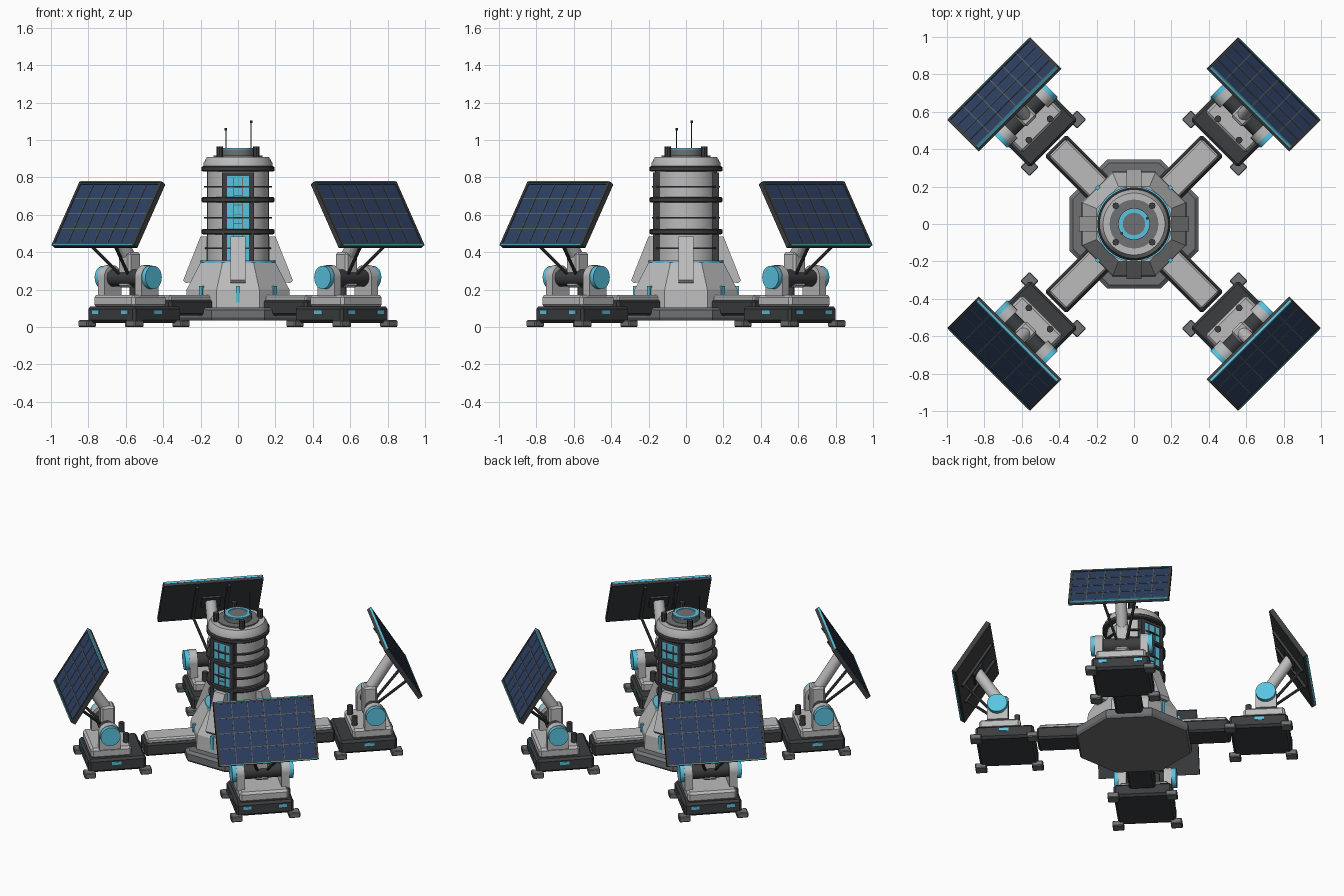
import bpy, bmesh, math
from mathutils import Matrix, Vector

if "Cube" in bpy.data.objects:
    bpy.data.objects.remove(bpy.data.objects["Cube"])

def material(name, r, g, b):
    m = bpy.data.materials.new(name)
    m.diffuse_color = (r, g, b, 1)
    m.use_nodes = True
    m.node_tree.nodes["Principled BSDF"].inputs["Base Color"].default_value = m.diffuse_color
    return m

DARK = material("dark", 0.045, 0.047, 0.05)
MID = material("mid", 0.16, 0.165, 0.17)
LIGHT = material("light", 0.5, 0.5, 0.5)
CYAN = material("cyan", 0.1, 0.55, 0.75)
NAVY = material("navy", 0.025, 0.05, 0.12)
LINE = material("line", 0.11, 0.11, 0.11)

DIAGONALS = [math.radians(a) for a in (45, 135, 225, 315)]
CARDINALS = [math.radians(a) for a in (0, 90, 180, 270)]
FRONT_BACK = [math.radians(a) for a in (90, 270)]

def finish(name, bm, mat, spin=None, smooth=False, bevel=0):
    """Make the object, and repeat it around the z axis at the given angles."""
    bmesh.ops.recalc_face_normals(bm, faces=bm.faces)
    me = bpy.data.meshes.new(name)
    bm.to_mesh(me)
    bm.free()
    me.materials.append(mat)
    for i, a in enumerate(spin or [0]):
        ob = bpy.data.objects.new(f"{name}_{i + 1}" if spin else name, me)
        ob.rotation_euler.z = a
        bpy.context.collection.objects.link(ob)
        if bevel:
            mod = ob.modifiers.new("bevel", 'BEVEL')
            mod.width, mod.segments = bevel, 1
        if smooth and i == 0:
            bpy.ops.object.select_all(action='DESELECT')
            ob.select_set(True)
            bpy.context.view_layer.objects.active = ob
            bpy.ops.object.shade_smooth_by_angle(angle=math.radians(35))

def boxes(name, spans, mat, spin=None, frame=Matrix(), bevel=0):
    """Boxes given as (x0, x1, y0, y1, z0, z1)."""
    bm = bmesh.new()
    for x0, x1, y0, y1, z0, z1 in spans:
        m = Matrix.Translation(((x0 + x1) / 2, (y0 + y1) / 2, (z0 + z1) / 2)) \
            @ Matrix.Diagonal((x1 - x0, y1 - y0, z1 - z0, 1))
        bmesh.ops.create_cube(bm, size=1, matrix=frame @ m)
    finish(name, bm, mat, spin, bevel=bevel)

def rods(name, ends, radius, mat, spin=None, sides=16):
    """Cylinders between pairs of points."""
    bm = bmesh.new()
    for a, b in ends:
        a, b = Vector(a), Vector(b)
        rot = (b - a).to_track_quat('Z', 'Y').to_matrix().to_4x4()
        bmesh.ops.create_cone(bm, cap_ends=True, segments=sides, radius1=radius, radius2=radius,
                              depth=(b - a).length, matrix=Matrix.Translation((a + b) / 2) @ rot)
    finish(name, bm, mat, spin, smooth=True)

def lathe(name, profile, mat, sides=48):
    """Closed turned solid; few-sided ones have flats facing the axes."""
    bm = bmesh.new()
    k = 1 / math.cos(math.pi / sides)
    rings = [[bm.verts.new((r * k * math.cos(2 * math.pi * (i + .5) / sides),
                            r * k * math.sin(2 * math.pi * (i + .5) / sides), z))
              for i in range(sides)] for r, z in profile]
    for lo, hi in zip(rings, rings[1:]):
        for i in range(sides):
            j = (i + 1) % sides
            bm.faces.new((lo[i], lo[j], hi[j], hi[i]))
    bm.faces.new(rings[0][::-1])
    bm.faces.new(rings[-1])
    finish(name, bm, mat, smooth=sides > 12)

# Central base and skirt
lathe("base_plate", [(.335, .035), (.345, .05), (.345, .09), (.325, .105)], MID, 8)
lathe("skirt", [(.28, .1), (.275, .2), (.2, .345)], LIGHT, 8)
lathe("skirt_light_ring", [(.203, .343), (.203, .355)], CYAN, 48)
boxes("skirt_light", [(.26, .284, -.01, .01, .13, .22)], CYAN, DIAGONALS + FRONT_BACK)

# Tower body, bands and cap
lathe("tower_body", [(.165, .34), (.165, .83), (.185, .85), (.185, .875), (.165, .91)], LIGHT)
for i, z in enumerate((.51, .68, .845)):
    lathe(f"thick_band_{i + 1}", [(.187, z - .015), (.195, z - .009), (.195, z + .009), (.187, z + .015)], DARK)
for i, z in enumerate((.42, .585, .75)):
    lathe(f"thin_band_{i + 1}", [(.182, z - .004), (.182, z + .004)], DARK)
lathe("cap_step", [(.13, .905), (.13, .918)], MID)
lathe("cap_collar", [(.085, .91), (.085, .948)], MID)
lathe("cap_light_ring", [(.082, .945), (.082, .956), (.06, .956), (.06, .95)], CYAN)
lathe("cap_hatch", [(.06, .94), (.06, .953)], MID)
rods("cap_post", [((.138, 0, .89), (.138, 0, .965))], .018, DARK, DIAGONALS, 8)
for i, (x, y, z) in enumerate(((-.065, -.05, 1.05), (.07, .03, 1.09))):
    rods(f"antenna_{i + 1}", [((x, y, .91), (x, y, z))], .003, DARK, sides=8)
    rods(f"antenna_tip_{i + 1}", [((x, y, z), (x, y, z + .013))], .007, DARK, sides=8)

# Front and back windows
boxes("window_frame", [(.12, .176, s - .013, s + .013, .35, .82) for s in (-.073, .073)]
      + [(.12, .176, -.085, .085, .808, .825)], DARK, FRONT_BACK)
boxes("window_glass", [(.12, .172, -.065, .065, .35, .81)], CYAN, FRONT_BACK)
boxes("window_ladder", [(.17, .177, s - .003, s + .003, .38, .8) for s in (-.025, .025)]
      + [(.17, .177, -.025, .025, z / 100, z / 100 + .005) for z in range(40, 80, 5)], MID, FRONT_BACK)

# Sloping buttresses on the four sides
bm = bmesh.new()
side = [bm.verts.new((x, -.04, z)) for x, z in
        ((.165, .485), (.2, .485), (.293, .25), (.28, .235), (.235, .24), (.165, .36))]
face = bm.faces.new(side)
ext = bmesh.ops.extrude_face_region(bm, geom=[face])
bmesh.ops.translate(bm, vec=(0, .08, 0), verts=[v for v in ext["geom"] if isinstance(v, bmesh.types.BMVert)])
finish("buttress", bm, LIGHT, CARDINALS)

# Diagonal arms (the rest is laid out along +x, then spun to the diagonals)
boxes("arm_channel", [(.2, .595, -.083, .083, .06, .145)], DARK, DIAGONALS, bevel=.012)
boxes("arm_cover", [(.2, .58, -.067, .067, .12, .17)], LIGHT, DIAGONALS, bevel=.01)

# Pods: feet, base, lights, deck
boxes("pod_foot", [(r - .035, r + .035, t - .035, t + .035, 0, .036)
                   for r in (.61, .96) for t in (-.18, .18)], MID, DIAGONALS, bevel=.005)
boxes("pod_base", [(.605, .965, -.18, .18, .022, .11)], DARK, DIAGONALS, bevel=.014)
boxes("pod_light", [(.95, .969, t - .025, t + .025, .068, .088) for t in (-.11, .11)]
      + [(.76, .82, s * .176 - .008, s * .176 + .008, .068, .088) for s in (-1, 1)], CYAN, DIAGONALS)
boxes("pod_deck", [(.69, .945, -.155, .155, .105, .172)], LIGHT, DIAGONALS, bevel=.014)
rods("deck_post", [((.715, t, .17), (.715, t, .23)) for t in (-.08, .08)], .018, DARK, DIAGONALS, 12)

# Pivot: cheeks with round heads, axle, coloured caps
boxes("pivot_cheek", [(.765, .895, s * .14 - .025, s * .14 + .025, .165, .265) for s in (-1, 1)],
      LIGHT, DIAGONALS)
rods("pivot_head", [((.83, s * .115, .265), (.83, s * .165, .265)) for s in (-1, 1)], .065, LIGHT, DIAGONALS, 24)
rods("pivot_cap", [((.83, s * .16, .265), (.83, s * .192, .265)) for s in (-1, 1)], .062, CYAN, DIAGONALS, 24)
rods("axle", [((.83, -.12, .262), (.83, .12, .262))], .046, DARK, DIAGONALS, 24)

# Neck and struts carrying the panel
boxes("neck_block", [(.775, .865, -.045, .045, .21, .4)], LIGHT, DIAGONALS, bevel=.012)
rods("neck_tube", [((.81, 0, .35), (.965, 0, .59))], .036, LIGHT, DIAGONALS, 20)
rods("strut", [((.86, s * .03, .28), (1.045, s * .1, .46)) for s in (-1, 1)], .009, DARK, DIAGONALS, 8)

# Solar panels, tilted to face out and up: x is the thickness, y the width, z the height
tilt = Matrix.Translation((.98, 0, .6)) @ Matrix.Rotation(-.558, 4, 'Y')
W, H = .312, .2
boxes("panel_tray", [(-.015, .006, -W, W, -H, H)], DARK, DIAGONALS, tilt)
boxes("panel_frame", [(-.012, .015, s * (W - .008) - .008, s * (W - .008) + .008, -H, H) for s in (-1, 1)]
      + [(-.012, .015, -W, W, s * (H - .008) - .008, s * (H - .008) + .008) for s in (-1, 1)],
      DARK, DIAGONALS, tilt)
boxes("panel_cells", [(.004, .011, -W + .014, W - .014, -H + .014, H - .014)], NAVY, DIAGONALS, tilt)
boxes("panel_grid", [(.01, .0135, i * .1 - .003, i * .1 + .003, -H + .015, H - .015) for i in range(-2, 3)]
      + [(.01, .0135, -W + .015, W - .015, i * .095 - .003, i * .095 + .003) for i in range(-1, 2)],
      LINE, DIAGONALS, tilt)
boxes("panel_edge_light", [(.004, .017, -W + .01, W - .01, s * (H - .002) - .003, s * (H - .002) + .003)
                           for s in (-1, 1)], CYAN, DIAGONALS, tilt)
boxes("panel_rib", [(-.03, -.012, s * .1 - .01, s * .1 + .01, -.17, .17) for s in (-1, 1)]
      + [(-.028, -.012, -.06, .06, -.05, .05)], DARK, DIAGONALS, tilt)
